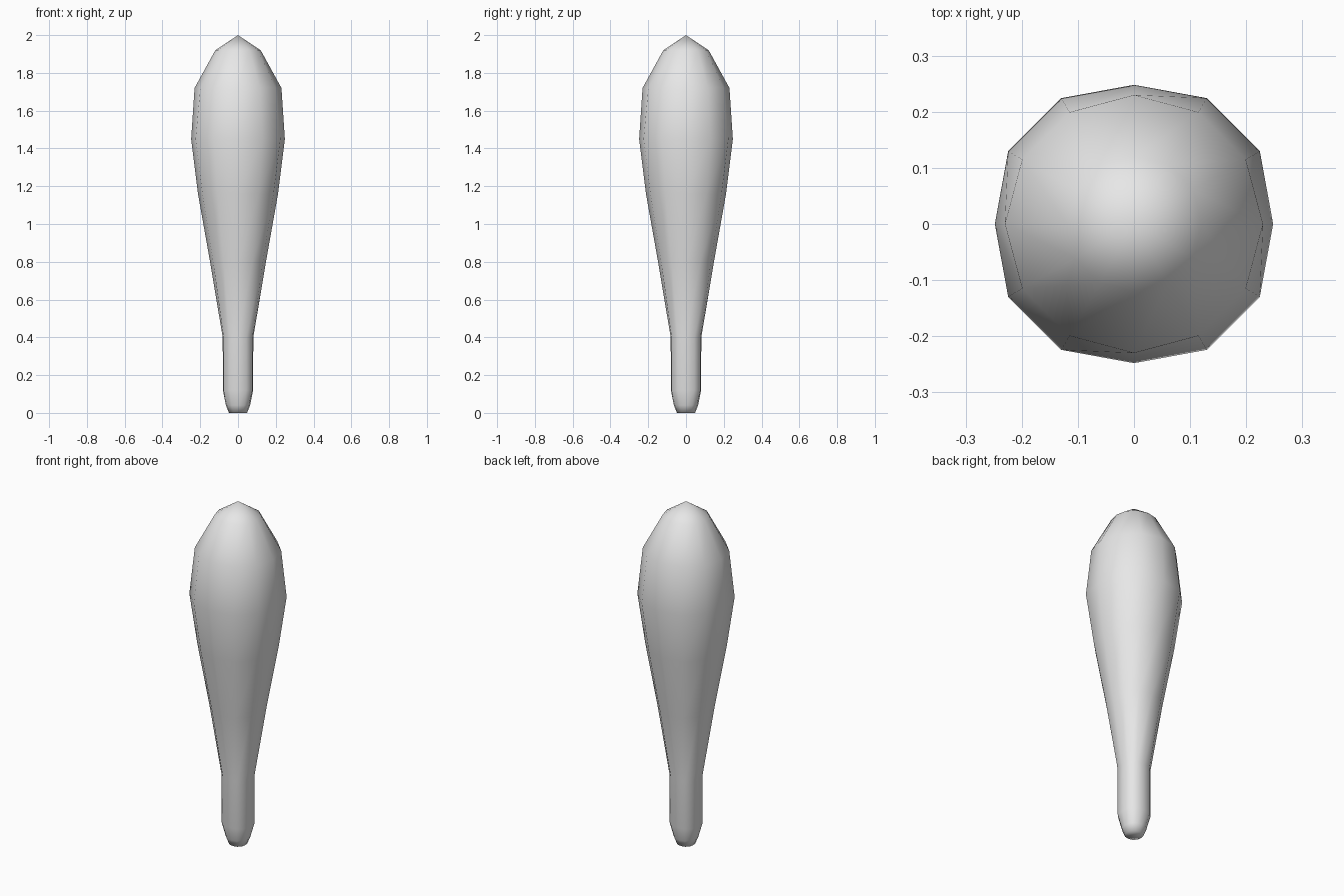
import bpy, bmesh, math

if "Cube" in bpy.data.objects:
    bpy.data.objects.remove(bpy.data.objects["Cube"])

SIDES = 12
# club profile: height, radius on the axes, radius on the diagonals
PROFILE = [
    (0.00, 0.048, 0.050),
    (0.04, 0.064, 0.066),
    (0.12, 0.080, 0.088),
    (0.40, 0.081, 0.088),
    (0.80, 0.148, 0.152),
    (1.16, 0.212, 0.217),
    (1.45, 0.248, 0.259),
    (1.72, 0.230, 0.230),
    (1.92, 0.120, 0.122),
]

wood = bpy.data.materials.new("plain grey")
wood.diffuse_color = (0.8, 0.8, 0.8, 1)
wood.use_nodes = True
wood.node_tree.nodes["Principled BSDF"].inputs["Base Color"].default_value = wood.diffuse_color

# rings of the club, stacked from the grip to the head
bm = bmesh.new()
rings = []
for z, r_axis, r_diag in PROFILE:
    ring = []
    for i in range(SIDES):
        a = 2 * math.pi * i / SIDES
        r = r_axis if i % 3 == 0 else r_diag
        ring.append(bm.verts.new((r * math.cos(a), r * math.sin(a), z)))
    rings.append(ring)
for low, high in zip(rings, rings[1:]):
    for i in range(SIDES):
        j = (i + 1) % SIDES
        bm.faces.new((low[i], low[j], high[j], high[i]))

# flat butt and pointed crown
bm.faces.new(list(reversed(rings[0])))
tip = bm.verts.new((0, 0, 2.0))
for i in range(SIDES):
    bm.faces.new((rings[-1][i], rings[-1][(i + 1) % SIDES], tip))
for f in bm.faces:
    f.smooth = True

mesh = bpy.data.meshes.new("club")
bm.to_mesh(mesh)
bm.free()
mesh.materials.append(wood)
club = bpy.data.objects.new("club", mesh)
bpy.context.collection.objects.link(club)
